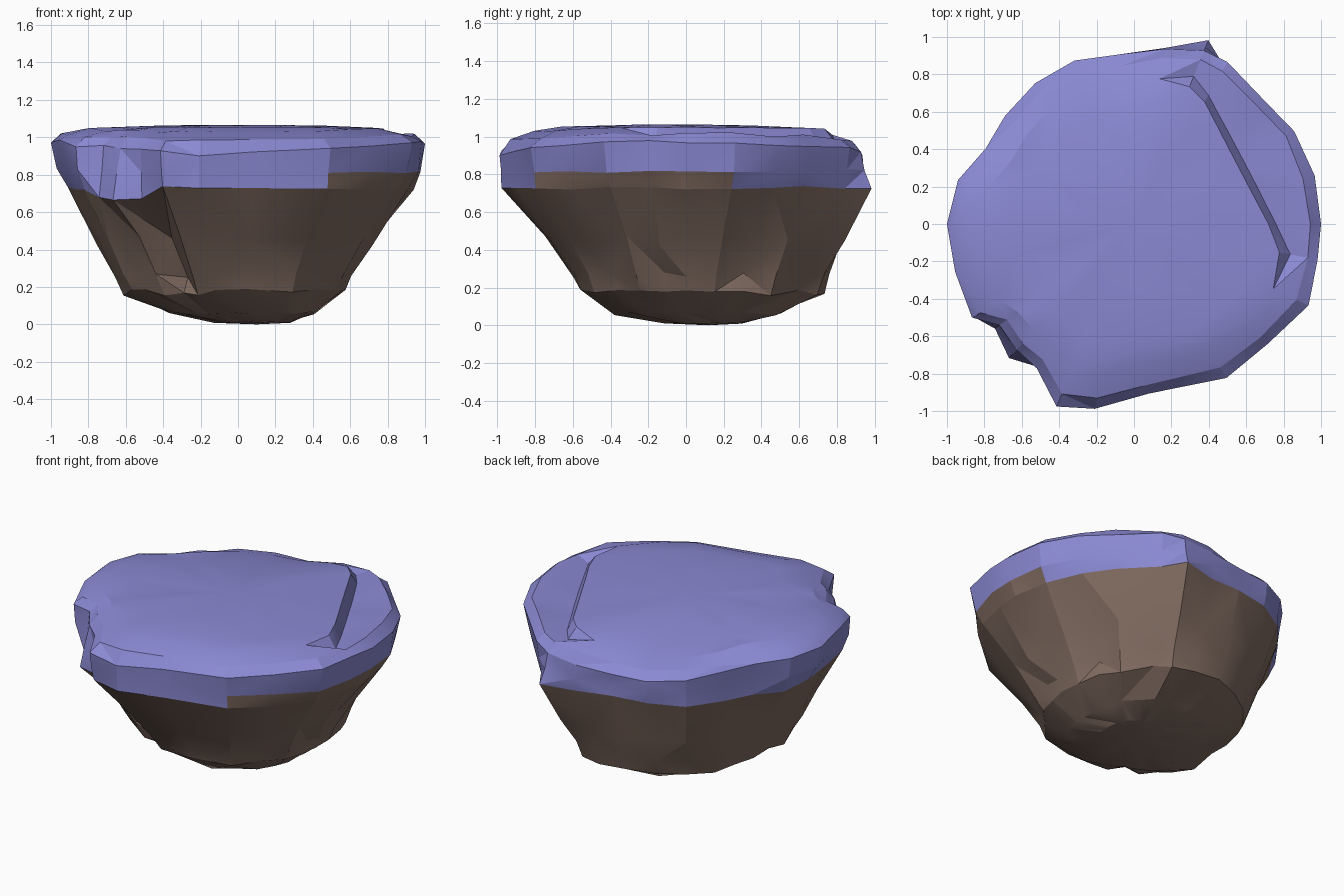
import bpy, bmesh, math, random
from mathutils import Vector

if "Cube" in bpy.data.objects:
    bpy.data.objects.remove(bpy.data.objects["Cube"])

random.seed(4)

# Outline angles (degrees) and the radius of each main contour at those angles
ANG = [0, 15, 30, 43, 60, 68, 80, 95, 110, 125, 140, 153, 166, 180, 195, 210,
       217, 227, 236, 247, 258, 275, 301, 318, 335, 349]
RIM = [1.0, 1.0, .99, .96, 1.0, 1.0, .95, .91, .93, .92, .90, .89, .97, 1.0, .99, 1.0,
       .90, .92, .93, 1.06, 1.01, .91, .96, .96, 1.03, 1.0]
SKIRT = [.94, .93, .92, .91, .97, 1.06, .94, .90, .91, .90, .87, .86, .90, .91, .90, .95,
         .93, .98, .92, 1.03, 1.0, .90, .93, .91, .95, .93]
FOOT = [.57, .59, .62, .66, .70, .74, .74, .73, .71, .69, .67, .65, .63, .62, .64, .66,
        .62, .58, .52, .54, .57, .57, .57, .54, .58, .57]
N = len(ANG)


def mat(name, col):
    m = bpy.data.materials.new(name)
    m.diffuse_color = col
    m.use_nodes = True
    m.node_tree.nodes["Principled BSDF"].inputs["Base Color"].default_value = m.diffuse_color
    return m


GRASS = mat("grass", (.255, .25, .65, 1))
ROCK = mat("rock", (.22, .15, .12, 1))


def ring(radii, zs, jr=0.0, jz=0.0, cx=0.0, cy=0.0):
    pts = []
    for a, r, z in zip(ANG, radii, zs):
        t = math.radians(a)
        r += random.uniform(-jr, jr)
        pts.append(Vector((cx + r * math.cos(t), cy + r * math.sin(t),
                           z + random.uniform(-jz, jz))))
    return pts


def mix(a, b, t):
    return [x + (y - x) * t for x, y in zip(a, b)]


def loft(name, rings, tip, mats, pick):
    # skins the rings into triangles and closes the last one on a tip point
    bm = bmesh.new()
    rows = [[bm.verts.new(p) for p in r] for r in rings]
    for k, (lo, hi) in enumerate(zip(rows, rows[1:])):
        for i in range(N):
            j = (i + 1) % N
            quad = [lo[i], lo[j], hi[j], hi[i]]
            if (i + k) % 3:
                tris = (quad[:3], [quad[0], quad[2], quad[3]])
            else:
                tris = ([quad[0], quad[1], quad[3]], quad[1:])
            for t in tris:
                bm.faces.new(t).material_index = pick(k, i)
    c = bm.verts.new(tip)
    for i in range(N):
        bm.faces.new((rows[-1][i], rows[-1][(i + 1) % N], c))
    bmesh.ops.recalc_face_normals(bm, faces=bm.faces)
    if sum(f.normal.z * f.calc_area() for f in bm.faces) * (tip[2] - .5) < 0:
        bmesh.ops.reverse_faces(bm, faces=bm.faces)
    me = bpy.data.meshes.new(name)
    bm.to_mesh(me)
    bm.free()
    for m in mats:
        me.materials.append(m)
    ob = bpy.data.objects.new(name, me)
    bpy.context.collection.objects.link(ob)
    bpy.ops.object.select_all(action='DESELECT')
    ob.select_set(True)
    bpy.context.view_layer.objects.active = ob
    bpy.ops.object.shade_smooth_by_angle(angle=math.radians(17))


notch = [i for i, a in enumerate(ANG) if 216 < a < 238]
right = [i for i, a in enumerate(ANG) if a < 14 or a > 300]
side = [math.cos(math.radians(a)) ** 2 for a in ANG]      # 1 at left/right, 0 at front/back
step = [a < 70 or a > 345 for a in ANG]                   # lowered terrace at back right
sag = [.05 * max(0, math.cos(math.radians((a - 115) * 1.8))) if 65 < a < 165 else 0
       for a in ANG]                                      # top falls away at back left

# Shared seam between the cap and the rock
seam_z = [.73 - (.06 if i in notch else 0) for i in range(N)]
seam = ring(SKIRT, seam_z, 0, .012)

# Grass cap: overhang, rim, shoulder, terrace step and a gently domed top
top = [max(min(r, .99), .94) if i in notch else min(r, .99) for i, r in enumerate(RIM)]
edge = [.646 / math.cos(math.radians(a - 27.6)) for a in ANG]   # straight step line
outer = [min(e + .03, .86 * t) if s else .83 * t for e, t, s in zip(edge, top, step)]
inner = [min(e - .01, .80 * t) if s else .68 * t for e, t, s in zip(edge, top, step)]
rim_z = [.91 + .07 * s - .5 * g for s, g in zip(side, sag)]
shoulder_z = [.985 + .03 * s - g for s, g in zip(side, sag)]
outer_z = [.97 if s else 1.025 + .02 * c - g for s, c, g in zip(step, side, sag)]
cap = [seam,
       ring(mix(SKIRT, RIM, .6), [.82] * N, .012, .015),
       ring(RIM, rim_z, 0, .015),
       ring([r * .94 for r in RIM], shoulder_z, .01, .01),
       ring(outer, outer_z, 0, .008),
       ring(inner, [1.05 - g for g in sag], 0, .006),
       ring([.4] * N, [1.06 - .4 * g for g in sag], .04, .005)]
loft("grass_cap", cap, (0, 0, 1.065), [GRASS, ROCK],
     lambda k, i: 1 if k == 0 and i in right else 0)

# Rock base: fluted walls with a crevice at front left, a ledge and a rounded keel
dent = [.10 if 230 < a < 240 else .05 if a == 30 else .02 if a > 250 or a < 35 else 0
        for a in ANG]
wall = [r - d for r, d in zip(mix(SKIRT, FOOT, .5), dent)]
ledge = [r - d for r, d in zip(mix(SKIRT, FOOT, .86), dent)]
base = [seam,
        ring(wall, [.45] * N, .012, .03),
        ring(ledge, [.265] * N, .01, .015),
        ring(FOOT, [.17] * N, .01, .02),
        ring([r * .66 for r in FOOT], [.06] * N, .015, .01, .04, .01),
        ring([.2] * N, [.012] * N, .02, .004, .08, .1)]
loft("rock_base", base, (.1, .12, 0), [ROCK], lambda k, i: 0)
